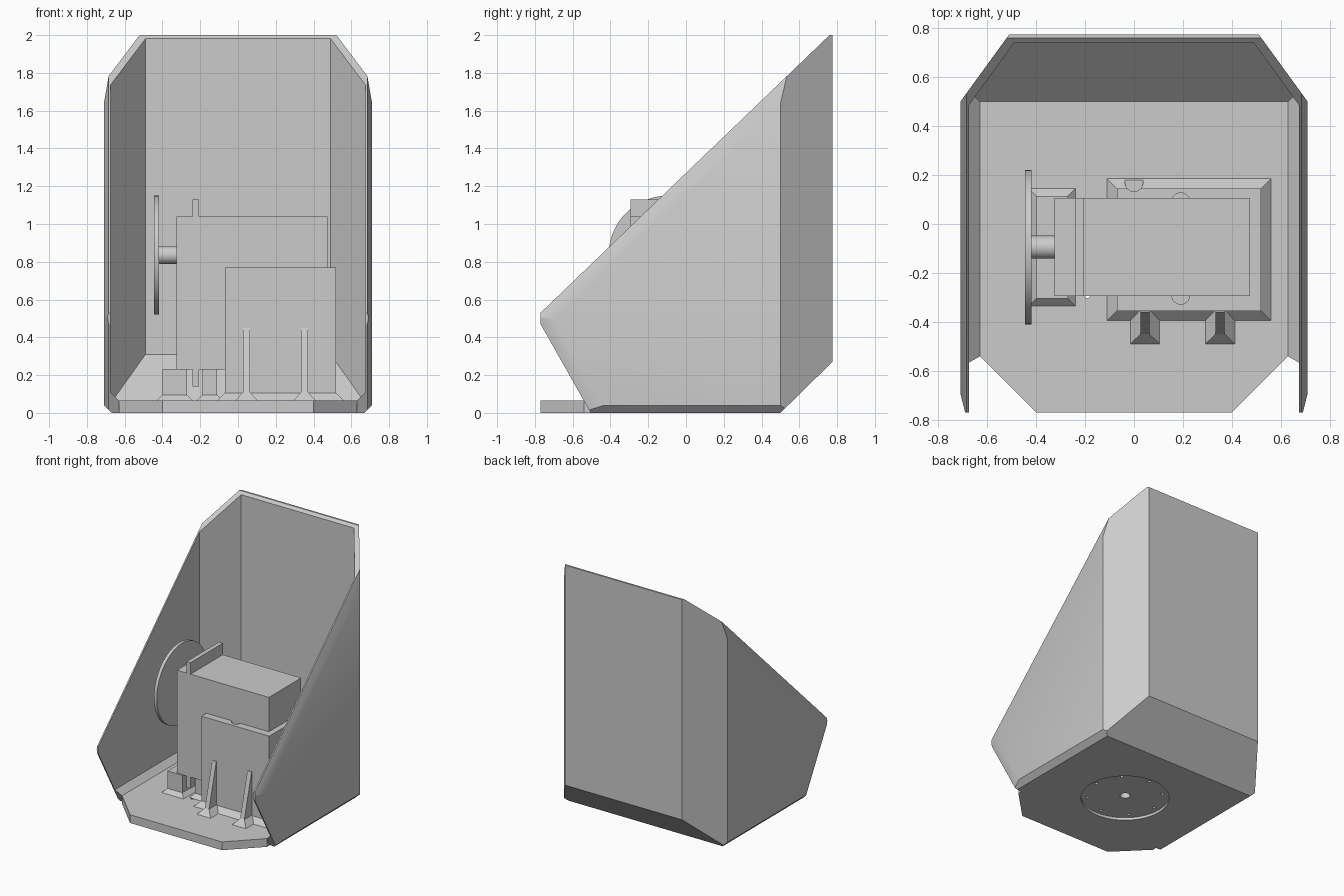
import bpy, bmesh, math
from mathutils import Vector, Matrix

cube = bpy.data.objects.get("Cube")
if cube:
    bpy.data.objects.remove(cube, do_unlink=True)

grey = bpy.data.materials.new("plain grey")
grey.use_nodes = True
COLOUR = (0.6, 0.6, 0.6, 1)
grey.diffuse_color = COLOUR
grey.node_tree.nodes["Principled BSDF"].inputs["Base Color"].default_value = COLOUR

FLOOR = 0.065
DISC_Y = -0.1


def finish(name, bm):
    bmesh.ops.recalc_face_normals(bm, faces=bm.faces[:])
    mesh = bpy.data.meshes.new(name)
    bm.to_mesh(mesh)
    bm.free()
    mesh.materials.append(grey)
    obj = bpy.data.objects.new(name, mesh)
    bpy.context.collection.objects.link(obj)
    return obj


def loft(name, rings):
    """Skin equal-length rings of points and cap both ends."""
    bm = bmesh.new()
    loops = [[bm.verts.new(p) for p in ring] for ring in rings]
    n = len(loops[0])
    for a, b in zip(loops, loops[1:]):
        for i in range(n):
            j = (i + 1) % n
            bm.faces.new((a[i], a[j], b[j], b[i]))
    bm.faces.new(loops[0][::-1])
    bm.faces.new(loops[-1])
    return finish(name, bm)


def rect(x0, x1, y0, y1, z):
    return [(x0, y0, z), (x1, y0, z), (x1, y1, z), (x0, y1, z)]


def box(name, x0, x1, y0, y1, z0, z1):
    return loft(name, [rect(x0, x1, y0, y1, z) for z in (z0, z1)])


def flared(name, x0, x1, y0, y1, top, f):
    """Upright block with a sloping skirt around its foot."""
    return loft(name, [rect(x0 - f, x1 + f, y0 - f, y1 + f, FLOOR),
                       rect(x0, x1, y0, y1, FLOOR + f),
                       rect(x0, x1, y0, y1, top)])


def cylinder(name, r, centre, length, axis="Z", sides=32):
    bm = bmesh.new()
    turn = Matrix.Rotation(math.pi / 2, 4, "Y") if axis == "X" else Matrix()
    bmesh.ops.create_cone(bm, cap_ends=True, segments=sides, radius1=r, radius2=r,
                          depth=length, matrix=Matrix.Translation(centre) @ turn)
    return finish(name, bm)


def convex(name, limits, planes):
    """Box trimmed by planes; planes leaning in x are mirrored."""
    x0, x1, y0, y1, z0, z1 = limits
    bm = bmesh.new()
    bmesh.ops.create_cube(bm, size=1)
    for v in bm.verts:
        v.co = (x1 if v.co.x > 0 else x0, y1 if v.co.y > 0 else y0, z1 if v.co.z > 0 else z0)
    for co, no in planes:
        for s in ((1, -1) if no[0] else (1,)):
            cut = bmesh.ops.bisect_plane(
                bm, geom=bm.verts[:] + bm.edges[:] + bm.faces[:],
                plane_co=(co[0] * s, co[1], co[2]), plane_no=(no[0] * s, no[1], no[2]),
                clear_outer=True)
            edges = [e for e in cut["geom_cut"] if isinstance(e, bmesh.types.BMEdge)]
            if edges:
                bmesh.ops.contextual_create(bm, geom=edges)
    return finish(name, bm)


def combine(obj, other, operation="DIFFERENCE"):
    other.hide_render = True
    mod = obj.modifiers.new("cut", "BOOLEAN")
    mod.object, mod.operation, mod.solver = other, operation, "EXACT"
    bpy.context.view_layer.objects.active = obj
    bpy.ops.object.modifier_apply(modifier=mod.name)
    bpy.data.objects.remove(other, do_unlink=True)


def smooth(obj, degrees):
    bpy.ops.object.select_all(action="DESELECT")
    obj.select_set(True)
    bpy.context.view_layer.objects.active = obj
    bpy.ops.object.shade_smooth_by_angle(angle=math.radians(degrees))


# Housing: trimmed outer body with softened open edges
slant = Vector((0, -1.47, 1.53)).normalized()
nose = Vector((0, -0.46, -0.26)).normalized()
slant_at, nose_at = (0.685, -0.77, 0.53), (0.685, -0.77, 0.47)
edge = Vector((0.08, 0, 0))
housing = convex("housing", (-0.71, 0.71, -0.77, 0.775, 0, 2), [
    ((0.71, 0.5, 0), (0.275, 0.2, 0)),
    ((0, 0.5, 0), (0, 0.27, -0.275)),
    ((0.67, 0, 0), (1, 0, -1)),
    (slant_at, slant),
    (nose_at, nose),
    (slant_at, edge + slant * 0.025),
    (nose_at, edge + nose * 0.025)])

# Hollow interior, open to the front and top
combine(housing, convex("interior", (-0.675, 0.675, -2, 0.74, FLOOR, 3), [
    ((0.49, 0.74, 0), (0.255, 0.185, 0)),
    ((0, 0.5, FLOOR), (0, 0.245, -0.24)),
    ((0.63, 0, FLOOR), (1, 0, -1))]))

# Front lip of the floor
lip = [(-0.4, -0.77), (0.4, -0.77), (0.63, -0.54), (0.63, -0.5), (-0.63, -0.5), (-0.63, -0.54)]
combine(housing, loft("lip", [[(x, y, z) for x, y in lip] for z in (0, FLOOR)]), "UNION")

# Round recess and mounting holes under the floor
combine(housing, cylinder("recess", 0.317, (0, DISC_Y, 0), 0.04, sides=48))
combine(housing, cylinder("centre_hole", 0.036, (0, DISC_Y, 0), 0.3))
bolts = [(0.27 * math.cos(i * math.pi / 4), DISC_Y + 0.27 * math.sin(i * math.pi / 4))
         for i in range(8)]
for x, y in bolts:
    combine(housing, cylinder("bolt_hole", 0.012, (x, y, 0), 0.3, sides=12))
smooth(housing, 20)

# Motor body with its mounting flange
box("motor_body", -0.325, 0.475, -0.295, 0.107, 0.23, 1.04)
box("motor_flange", -0.242, -0.207, -0.295, 0.107, 0.14, 1.13)

# Shaft and wheel
smooth(cylinder("shaft", 0.047, (-0.37, -0.095, 0.835), 0.12, "X"), 30)
smooth(cylinder("wheel", 0.315, (-0.432, -0.095, 0.835), 0.025, "X", 64), 30)

# Main bracket, relieved for the bolts
bracket = flared("main_bracket", -0.07, 0.52, -0.355, 0.145, 0.77, 0.04)
for x, y in bolts[1:3] + bolts[7:]:
    combine(bracket, cylinder("relief", 0.037, (x, y, 0.5), 0.86, sides=24))

# Gussets in front of the bracket
for side, x in (("right", 0.045), ("left", 0.352)):
    loft("gusset_" + side, [rect(x - 0.06, x + 0.06, -0.49, -0.33, FLOOR),
                            rect(x - 0.018, x + 0.018, -0.45, -0.33, 0.11),
                            rect(x - 0.018, x + 0.018, -0.36, -0.33, 0.45)])

# Cradle on either side of the flange
flared("outer_cradle", -0.4, -0.27, -0.305, 0.115, 0.232, 0.03)
flared("inner_cradle", -0.19, -0.11, -0.26, 0.07, 0.232, 0.03)
